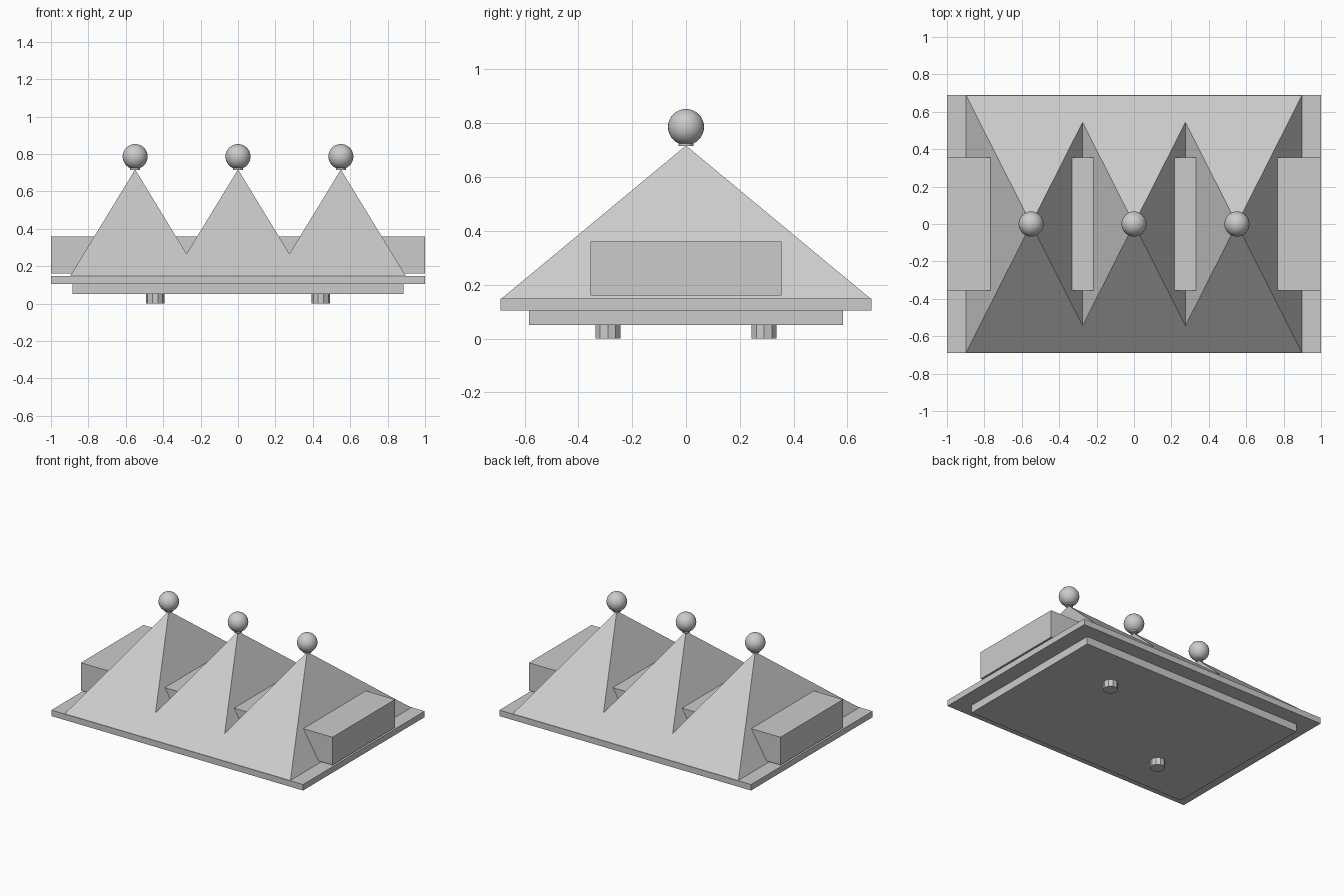
import bpy
import math

if "Cube" in bpy.data.objects:
    bpy.data.objects.remove(bpy.data.objects["Cube"], do_unlink=True)

grey = bpy.data.materials.new("plain grey")
grey.use_nodes = True
colour = (0.6, 0.6, 0.6, 1)
grey.diffuse_color = colour
grey.node_tree.nodes["Principled BSDF"].inputs["Base Color"].default_value = colour


def finish(name):
    obj = bpy.context.object
    obj.name = name
    obj.data.materials.append(grey)
    return obj


def box(name, half_x, half_y, bottom, top):
    bpy.ops.mesh.primitive_cube_add(size=2, location=(0, 0, (bottom + top) / 2))
    obj = finish(name)
    obj.scale = (half_x, half_y, (top - bottom) / 2)
    return obj


def cylinder(name, x, y, radius, bottom, top, sides):
    bpy.ops.mesh.primitive_cylinder_add(
        vertices=sides, radius=radius, depth=top - bottom,
        location=(x, y, (bottom + top) / 2), rotation=(0, 0, math.pi / 2))
    return finish(name)


def pyramid(name, x, half_x, half_y, bottom, top):
    mesh = bpy.data.meshes.new(name)
    corners = [(-half_x, -half_y, bottom), (half_x, -half_y, bottom),
               (half_x, half_y, bottom), (-half_x, half_y, bottom), (0, 0, top)]
    sides = [(i, (i + 1) % 4, 4) for i in range(4)]
    mesh.from_pydata(corners, [], [(3, 2, 1, 0)] + sides)
    mesh.materials.append(grey)
    obj = bpy.data.objects.new(name, mesh)
    obj.location.x = x
    bpy.context.collection.objects.link(obj)


# Stepped base and the long bar running through the peaks
box("base_plate", 1, 0.69, 0.105, 0.148)
box("lower_plate", 0.885, 0.583, 0.05, 0.105)
box("through_bar", 1, 0.355, 0.16, 0.36)

# Two pegs on one diagonal under the base
for side, name in ((-1, "right_front_peg"), (1, "left_back_peg")):
    cylinder(name, side * 0.443, side * 0.29, 0.049, 0, 0.05, 10)

# Three overlapping peaks, each with a ball on a short neck
for label, x in (("right", -0.55), ("middle", 0), ("left", 0.55)):
    pyramid(label + "_peak", x, 0.347, 0.686, 0.148, 0.717)
    cylinder(label + "_neck", x, 0, 0.027, 0.715, 0.735, 12)
    bpy.ops.mesh.primitive_uv_sphere_add(
        segments=32, ring_count=16, radius=0.067, location=(x, 0, 0.786))
    finish(label + "_ball")
    bpy.ops.object.shade_smooth()
